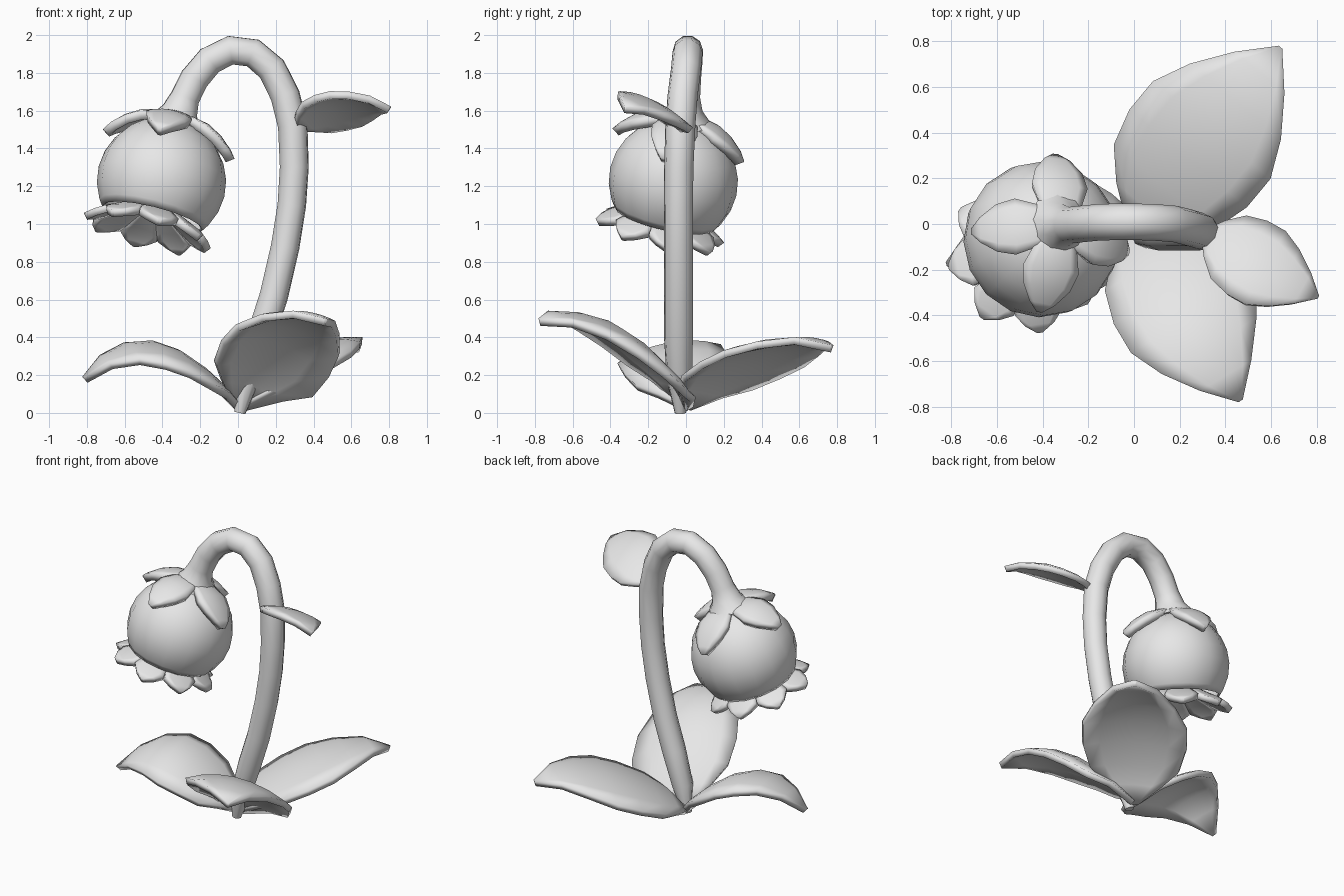
import bpy, bmesh, math
from mathutils import Vector

if "Cube" in bpy.data.objects:
    bpy.data.objects.remove(bpy.data.objects["Cube"])

grey = bpy.data.materials.new("plain_grey")
grey.diffuse_color = (0.8, 0.8, 0.8, 1)
grey.use_nodes = True
grey.node_tree.nodes["Principled BSDF"].inputs["Base Color"].default_value = grey.diffuse_color


def finish(name, bm, thickness=0, smooth_angle=60):
    """Turn a bmesh into a smooth-shaded object, optionally thickened."""
    bmesh.ops.recalc_face_normals(bm, faces=bm.faces)
    me = bpy.data.meshes.new(name)
    bm.to_mesh(me)
    bm.free()
    me.materials.append(grey)
    ob = bpy.data.objects.new(name, me)
    bpy.context.collection.objects.link(ob)
    bpy.ops.object.select_all(action='DESELECT')
    ob.select_set(True)
    bpy.context.view_layer.objects.active = ob
    bpy.ops.object.shade_smooth_by_angle(angle=math.radians(smooth_angle))
    if thickness:
        mod = ob.modifiers.new("thickness", 'SOLIDIFY')
        mod.thickness = thickness
        mod.offset = 0
    return ob


def blade(name, origin, along, up, stations, droop=0, roll=0, thickness=0.04, bulge=0):
    """Leaf shape: stations are (distance, height, half width)."""
    origin, up = Vector(origin), Vector(up).normalized()
    along = Vector(along)
    along = (along - up * along.dot(up)).normalized()
    side = up.cross(along)
    length = stations[-1][0]
    bm = bmesh.new()
    rows, steps = [], 6
    for dist, height, half in stations:
        row = []
        for i in range(steps + 1):
            w = half * (2 * i / steps - 1)
            if w > 0:  # one side may swell out near the base
                w *= 1 + bulge * (1 - dist / length) ** 2
            row.append(bm.verts.new(origin + along * dist + side * w
                                    + up * (height - droop * w * w - roll * w)))
        rows.append(row)
    for a, b in zip(rows, rows[1:]):
        for i in range(steps):
            bm.faces.new((a[i], a[i + 1], b[i + 1], b[i]))
    return finish(name, bm, thickness)


# Stem: arched tube, flaring where it meets the flower
stem_points = [
    (0.01, -0.03, 0.0, 0.03), (0.05, -0.035, 0.18, 0.068), (0.12, -0.04, 0.4, 0.077),
    (0.19, -0.04, 0.62, 0.077), (0.25, -0.04, 0.88, 0.077), (0.285, -0.04, 1.1, 0.077),
    (0.298, -0.038, 1.3, 0.078), (0.29, -0.03, 1.52, 0.08), (0.25, -0.018, 1.68, 0.08),
    (0.18, 0.0, 1.82, 0.08), (0.08, 0.008, 1.905, 0.08), (-0.04, 0.01, 1.92, 0.08),
    (-0.15, 0.008, 1.865, 0.08), (-0.23, 0.0, 1.77, 0.08), (-0.28, -0.005, 1.67, 0.08),
    (-0.307, -0.01, 1.6, 0.098), (-0.33, -0.013, 1.53, 0.15)]
curve = bpy.data.curves.new("stem", 'CURVE')
curve.dimensions = '3D'
curve.bevel_depth = 1.0
curve.bevel_resolution = 3
curve.use_fill_caps = True
spline = curve.splines.new('POLY')
spline.points.add(len(stem_points) - 1)
for p, (x, y, z, r) in zip(spline.points, stem_points):
    p.co = (x, y, z, 1)
    p.radius = r
spline.use_smooth = True
curve.materials.append(grey)
bpy.context.collection.objects.link(bpy.data.objects.new("stem", curve))

# Outline shared by all leaves: (fraction of length, half width)
outline = [(0, 0.03), (0.1, 0.17), (0.22, 0.285), (0.38, 0.33), (0.54, 0.33),
           (0.7, 0.255), (0.86, 0.14), (1, 0.008)]


def leaf(name, origin, along, length, width, heights, droop, roll, bulge=0):
    stations = [(f * length, h, w * width) for (f, w), h in zip(outline, heights)]
    return blade(name, origin, along, (0, 0, 1), stations, droop, roll, 0.04, bulge)


# Three ground leaves and one leaf high on the stem
leaf("back_leaf", (0, 0, 0), (0.64, 0.77, 0), 1.0, 1.0,
     (0.03, 0.12, 0.2, 0.28, 0.34, 0.37, 0.38, 0.34), 0.5, 0.08)
leaf("front_leaf", (0, 0, 0), (0.46, -0.77, 0), 0.9, 0.9,
     (0.03, 0.16, 0.27, 0.39, 0.47, 0.505, 0.51, 0.48), 0.9, 0.2, 0.55)
leaf("left_leaf", (0, 0.01, 0), (-0.81, -0.18, 0), 0.83, 0.83,
     (0.03, 0.13, 0.22, 0.31, 0.355, 0.345, 0.28, 0.175), 0.8, 0.18)
leaf("upper_leaf", (0.31, -0.05, 1.47), (0.5, -0.28, 0), 0.56, 0.54,
     (0.04, 0.08, 0.12, 0.155, 0.175, 0.175, 0.165, 0.135), 1.2, 0.43)

# Flower bell: tilted sphere, open at the bottom
centre = Vector((-0.405, -0.067, 1.225))
axis = Vector((0.25, 0.23, 1)).normalized()
radius = 0.335
bm = bmesh.new()
bmesh.ops.create_uvsphere(bm, u_segments=16, v_segments=12, radius=radius)
bmesh.ops.delete(bm, geom=[v for v in bm.verts if v.co.z < -0.25], context='VERTS')
turn = Vector((0, 0, 1)).rotation_difference(axis)
for v in bm.verts:
    if v.co.z < -0.2:  # pull the rim up so the petals cover it
        flat = Vector((v.co.x, v.co.y, 0)).normalized() * 0.268
        v.co = flat + Vector((0, 0, -0.2))
    v.co = centre + turn @ v.co
finish("flower_bell", bm, 0.015)


def ring(name, origin, angles, stations, droop, thickness):
    for i, a in enumerate(angles):
        d = Vector((math.cos(math.radians(a)), math.sin(math.radians(a)), 0))
        blade(f"{name}_{i + 1}", origin, turn @ d, axis, stations, droop, 0, thickness)


# Petals flaring out of the opening
ring("petal", centre + Vector((-0.01, -0.012, 0)), [190 + 45 * i for i in range(8)],
     [(0.02, -0.11, 0.01), (0.12, -0.165, 0.05), (0.21, -0.21, 0.088),
      (0.26, -0.235, 0.104), (0.305, -0.265, 0.065), (0.338, -0.29, 0.01)], 1.0, 0.04)

# Sepals draped over the crown
ring("sepal", centre + Vector((-0.01, -0.022, -0.012)), [180, 85, -100, -12],
     [(0.02, 0.36, 0.06), (0.1, 0.36, 0.09), (0.18, 0.34, 0.118),
      (0.25, 0.297, 0.1), (0.31, 0.24, 0.053), (0.34, 0.2, 0.01)], 2.0, 0.05)
